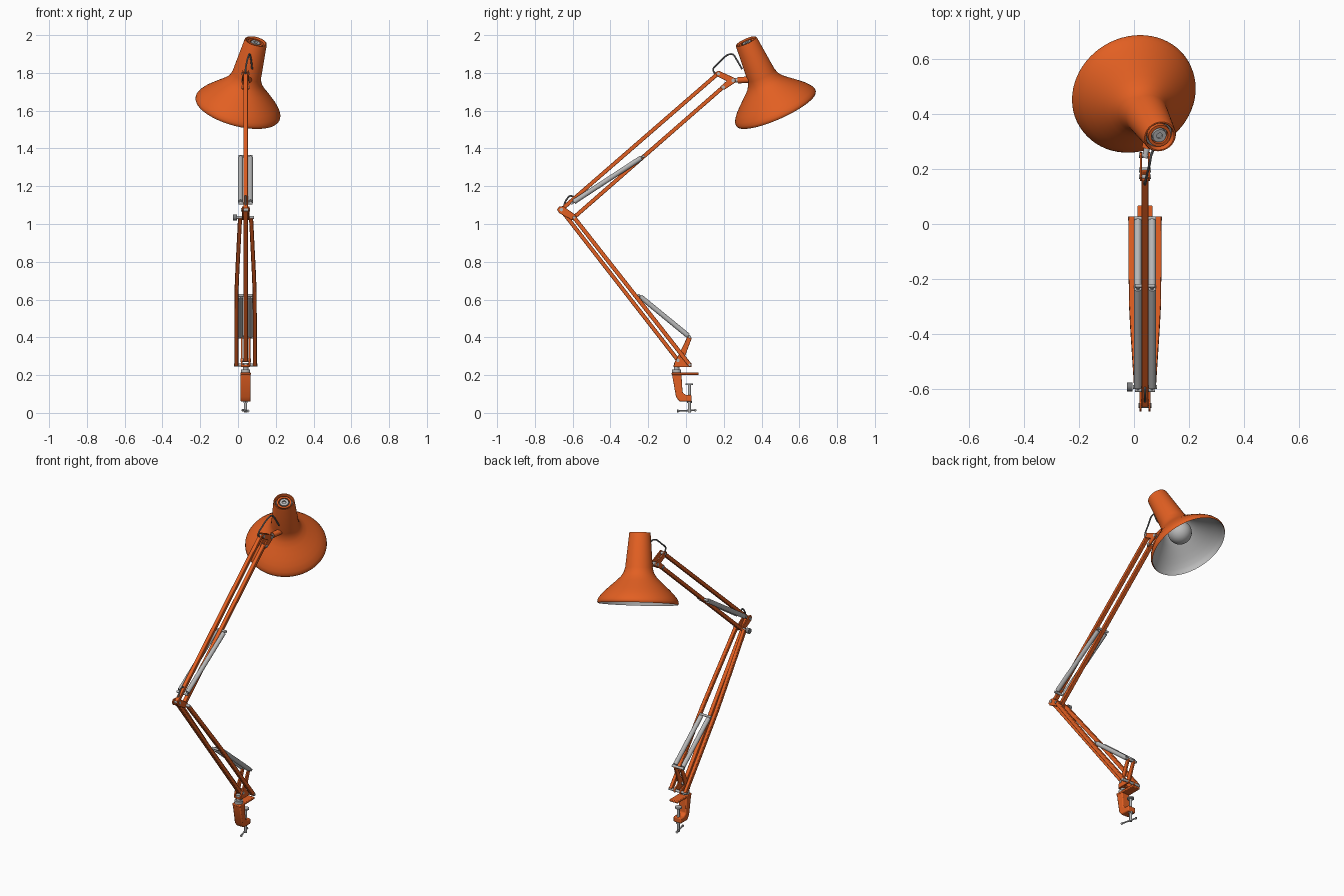
import bpy, bmesh, math
from mathutils import Vector, Matrix

if "Cube" in bpy.data.objects:
    bpy.data.objects.remove(bpy.data.objects["Cube"])

CX = 0.04  # plane of the arm


def material(name, rgb):
    m = bpy.data.materials.new(name)
    m.diffuse_color = (*rgb, 1)
    m.use_nodes = True
    m.node_tree.nodes["Principled BSDF"].inputs["Base Color"].default_value = m.diffuse_color
    return m


ORANGE = material("orange paint", (0.76, 0.115, 0.016))
STEEL = material("steel", (0.47, 0.47, 0.47))
DARK = material("dark metal", (0.2, 0.205, 0.21))
LINING = material("reflector grey", (0.5, 0.5, 0.5))


def finish(name, bm, mat, bevel=0):
    bmesh.ops.recalc_face_normals(bm, faces=bm.faces)
    me = bpy.data.meshes.new(name)
    bm.to_mesh(me)
    bm.free()
    ob = bpy.data.objects.new(name, me)
    bpy.context.collection.objects.link(ob)
    me.materials.append(mat)
    if bevel:
        b = ob.modifiers.new("bevel", "BEVEL")
        b.width, b.segments = bevel, 2
    bpy.ops.object.select_all(action='DESELECT')
    bpy.context.view_layer.objects.active = ob
    ob.select_set(True)
    bpy.ops.object.shade_smooth_by_angle(angle=math.radians(35))
    return ob


def sweep(name, pts, mat, w=0.024, h=0.021, sides=4):
    """Square or round section carried along a path."""
    pts = [Vector(p) for p in pts]
    bm = bmesh.new()
    rings = []
    for i, p in enumerate(pts):
        t = (pts[min(i + 1, len(pts) - 1)] - pts[max(i - 1, 0)]).normalized()
        ref = Vector((1, 0, 0)) if abs(t.x) < 0.9 else Vector((0, 0, 1))
        u = (ref - t * ref.dot(t)).normalized()
        v = t.cross(u)
        k = math.sqrt(2) if sides == 4 else 1
        ring = []
        for j in range(sides):
            a = 2 * math.pi * (j + 0.5) / sides
            ring.append(bm.verts.new(p + u * math.cos(a) * w / 2 * k + v * math.sin(a) * h / 2 * k))
        rings.append(ring)
    for a, b in zip(rings, rings[1:]):
        for j in range(sides):
            n = (j + 1) % sides
            bm.faces.new((a[j], a[n], b[n], b[j]))
    bm.faces.new(rings[0])
    bm.faces.new(rings[-1])
    return finish(name, bm, mat, 0.003 if sides == 4 else 0)


def rod(name, p, q, r, mat, sides=20):
    return sweep(name, [p, q], mat, 2 * r, 2 * r, sides)


def pin(name, y, z, half, r, mat):
    return rod(name, (CX - half, y, z), (CX + half, y, z), r, mat)


def plate(name, yz, x0, x1, mat, bevel=0.003):
    """Side outline in y and z, extruded across x."""
    bm = bmesh.new()
    f = bm.faces.new([bm.verts.new((x0, y, z)) for y, z in yz])
    g = bmesh.ops.extrude_face_region(bm, geom=[f])["geom"]
    bmesh.ops.translate(bm, vec=(x1 - x0, 0, 0), verts=[v for v in g if isinstance(v, bmesh.types.BMVert)])
    return finish(name, bm, mat, bevel)


def lathe(name, profile, mat, origin, axis, steps=64):
    """Profile of (radius, height) turned about an axis."""
    bm = bmesh.new()
    vs = [bm.verts.new((r, 0, h)) for r, h in profile]
    es = [bm.edges.new(e) for e in zip(vs, vs[1:])]
    bmesh.ops.spin(bm, geom=vs + es, cent=(0, 0, 0), axis=(0, 0, 1), angle=2 * math.pi, steps=steps)
    bmesh.ops.remove_doubles(bm, verts=bm.verts, dist=1e-5)
    rot = Vector(axis).to_track_quat('Z', 'Y').to_matrix().to_4x4()
    bm.transform(Matrix.Translation(origin) @ rot)
    return finish(name, bm, mat)


def smooth_path(pts, n=8):
    """Catmull-Rom points through a short path."""
    p = [Vector(q) for q in pts]
    p = [2 * p[0] - p[1]] + p + [2 * p[-1] - p[-2]]
    out = []
    for a, b, c, d in zip(p, p[1:], p[2:], p[3:]):
        for i in range(n):
            t = i / n
            out.append(0.5 * (2 * b + (c - a) * t + (2 * a - 5 * b + 4 * c - d) * t * t
                              + (3 * b - a - 3 * c + d) * t ** 3))
    return out + [p[-2]]


# Desk clamp
plate("clamp_body", [(-0.076, 0.215), (-0.025, 0.215), (-0.018, 0.107), (0.0, 0.094), (0.03, 0.094),
                     (0.03, 0.06), (-0.035, 0.06), (-0.053, 0.085)], CX - 0.027, CX + 0.027, ORANGE, 0.006)
plate("clamp_top_plate", [(-0.076, 0.2), (0.067, 0.2), (0.067, 0.214), (-0.076, 0.214)],
      CX - 0.028, CX + 0.028, ORANGE, 0.004)
rod("clamp_screw", (CX, 0.018, 0.002), (CX, 0.018, 0.152), 0.008, STEEL)
rod("clamp_pad", (CX, 0.018, 0.148), (CX, 0.018, 0.156), 0.02, STEEL)
rod("clamp_nut", (CX, 0.018, 0.052), (CX, 0.018, 0.064), 0.013, STEEL, 6)
rod("clamp_handle", (CX + 0.014, -0.045, 0.01), (CX - 0.014, 0.05, 0.014), 0.0045, STEEL)
for s in (-1, 1):
    rod("handle_end", (CX - s * 0.012, 0.003 + s * 0.043, 0.012 + s * 0.002),
        (CX - s * 0.014, 0.003 + s * 0.05, 0.012 + s * 0.002), 0.007, STEEL)

# Swivel post
rod("swivel_collar", (CX, -0.05, 0.212), (CX, -0.05, 0.23), 0.025, STEEL)
rod("swivel_post", (CX, -0.05, 0.22), (CX, -0.05, 0.265), 0.015, STEEL)

# Base bracket: two cheeks joined by a foot
for s in (-1, 1):
    x = CX + s * 0.02
    plate("base_bracket", [(-0.062, 0.243), (0.03, 0.243), (0.03, 0.262), (-0.01, 0.287),
                           (0.03, 0.395), (0.022, 0.41), (0.01, 0.408), (-0.05, 0.285), (-0.062, 0.265)],
          x - 0.005, x + 0.005, ORANGE, 0.002)
plate("bracket_foot", [(-0.066, 0.243), (-0.02, 0.243), (-0.02, 0.255), (-0.066, 0.255)],
      CX - 0.02, CX + 0.02, ORANGE)
pin("lower_front_pivot", -0.042, 0.278, 0.028, 0.009, STEEL)
pin("lower_outer_pivot", 0.02, 0.254, 0.062, 0.008, STEEL)
pin("lower_spring_anchor", 0.019, 0.402, 0.04, 0.008, STEEL)

# Lower arm: one middle bar and a pair of bowed outer bars
sweep("lower_middle_bar", [(CX, -0.042, 0.278), (CX, -0.657, 1.07)], ORANGE)
for s in (-1, 1):
    path = [(CX + s * o, 0.02 - 0.613 * t, 0.254 + 0.781 * t)
            for t, o in ((0, 0.049), (0.3, 0.049), (0.5, 0.048), (0.65, 0.043), (0.8, 0.037), (1, 0.029))]
    sweep("lower_outer_bar", path, ORANGE, 0.021, 0.022)

# Elbow
for s in (-1, 1):
    x = CX + s * 0.016
    plate("elbow_plate", [(-0.683, 1.076), (-0.672, 1.092), (-0.65, 1.094), (-0.59, 1.052),
                          (-0.575, 1.035), (-0.588, 1.02), (-0.605, 1.022), (-0.672, 1.058)],
          x - 0.004, x + 0.004, ORANGE, 0.002)
pin("elbow_rear_pivot", -0.66, 1.076, 0.024, 0.009, STEEL)
pin("elbow_outer_pivot", -0.593, 1.035, 0.044, 0.008, STEEL)
rod("elbow_knob", (CX - 0.066, -0.593, 1.035), (CX - 0.046, -0.593, 1.035), 0.016, DARK)

# Upper arm
sweep("upper_top_bar", [(CX, -0.66, 1.076), (CX, 0.17, 1.797)], ORANGE)
sweep("upper_bottom_bar", [(CX, -0.593, 1.035), (CX, 0.2, 1.728)], ORANGE)


# Springs: twin closed coils between cross pins
def springs(name, a, b):
    a, b = Vector((0, *a)), Vector((0, *b))
    for s in (-1, 1):
        off = Vector((CX + s * 0.026, 0, 0))
        p, q = a.lerp(b, 0.03) + off, a.lerp(b, 0.97) + off
        rod(name, p, q, 0.0135, STEEL)
        rod(name + "_hook", a + off, b + off, 0.006, STEEL, 10)


springs("lower_spring", (0.019, 0.402), (-0.25, 0.622))
springs("upper_spring", (-0.605, 1.11), (-0.225, 1.358))
pin("lower_spring_pin", -0.25, 0.622, 0.04, 0.007, STEEL)
pin("upper_spring_base_pin", -0.605, 1.11, 0.037, 0.007, STEEL)
pin("upper_spring_end_pin", -0.225, 1.358, 0.037, 0.007, STEEL)

# Head bracket between arm and shade
for s in (-1, 1):
    x = CX + s * 0.015
    plate("head_bracket", [(0.155, 1.802), (0.172, 1.812), (0.26, 1.772), (0.262, 1.75), (0.205, 1.712),
                           (0.185, 1.715), (0.182, 1.728), (0.215, 1.757), (0.165, 1.782)],
          x - 0.004, x + 0.004, ORANGE, 0.002)
pin("head_top_pivot", 0.172, 1.796, 0.022, 0.008, STEEL)
pin("head_bottom_pivot", 0.197, 1.724, 0.022, 0.009, STEEL)
pin("head_tilt_pivot", 0.25, 1.76, 0.022, 0.01, STEEL)
rod("shade_stem", (CX, 0.24, 1.76), (CX + 0.02, 0.35, 1.765), 0.011, STEEL)
rod("shade_stem_collar", (CX + 0.005, 0.275, 1.761), (CX + 0.02, 0.35, 1.765), 0.017, ORANGE)

# Shade, turned about its tilted axis
MOUTH = Vector((-0.003, 0.478, 1.608))
AXIS = Vector((0.243, -0.397, 0.893)).normalized()
flare = [(0.227, 0.0), (0.231, 0.007), (0.23, 0.018), (0.222, 0.034), (0.201, 0.06), (0.176, 0.084),
         (0.15, 0.108), (0.124, 0.131), (0.101, 0.154), (0.086, 0.178), (0.078, 0.205)]
lathe("shade", flare + [(0.0605, 0.4), (0.058, 0.405), (0.053, 0.405), (0.05, 0.4), (0.05, 0.375),
                        (0.0, 0.375)], ORANGE, MOUTH, AXIS)
lathe("shade_lining", [flare[0]] + [(r - 0.006, h) for r, h in flare[1:]] + [(0.066, 0.25), (0.0, 0.25)],
      LINING, MOUTH, AXIS)

# Vented cap
lathe("cap_vent", [(0.0, 0.38), (0.05, 0.38)], DARK, MOUTH, AXIS)
lathe("cap_ring", [(0.031, 0.378), (0.031, 0.399), (0.042, 0.399), (0.042, 0.378)], ORANGE, MOUTH, AXIS)
lathe("cap_socket", [(0.0, 0.39), (0.011, 0.39), (0.011, 0.399), (0.025, 0.399), (0.025, 0.378)],
      STEEL, MOUTH, AXIS)

# Bulb
lathe("bulb", [(0.068 * math.sin(a), 0.115 - 0.068 * math.cos(a))
               for a in [math.pi * 0.82 * i / 14 for i in range(15)]] + [(0.03, 0.2), (0.03, 0.25)],
      LINING, MOUTH, AXIS, 40)

# Cable loops at the head and the elbow
sweep("head_cable", smooth_path([(CX, 0.16, 1.785), (CX, 0.144, 1.82), (0.046, 0.175, 1.855), (0.056, 0.215, 1.892),
                                 (0.062, 0.248, 1.898), (0.069, 0.268, 1.87), (0.075, 0.297, 1.82)]),
      DARK, 0.009, 0.009, 10)
sweep("elbow_cable", smooth_path([(CX, -0.65, 1.08), (CX, -0.638, 1.12), (CX, -0.615, 1.148),
                                  (CX, -0.592, 1.142), (CX, -0.58, 1.13)]), DARK, 0.009, 0.009, 10)
